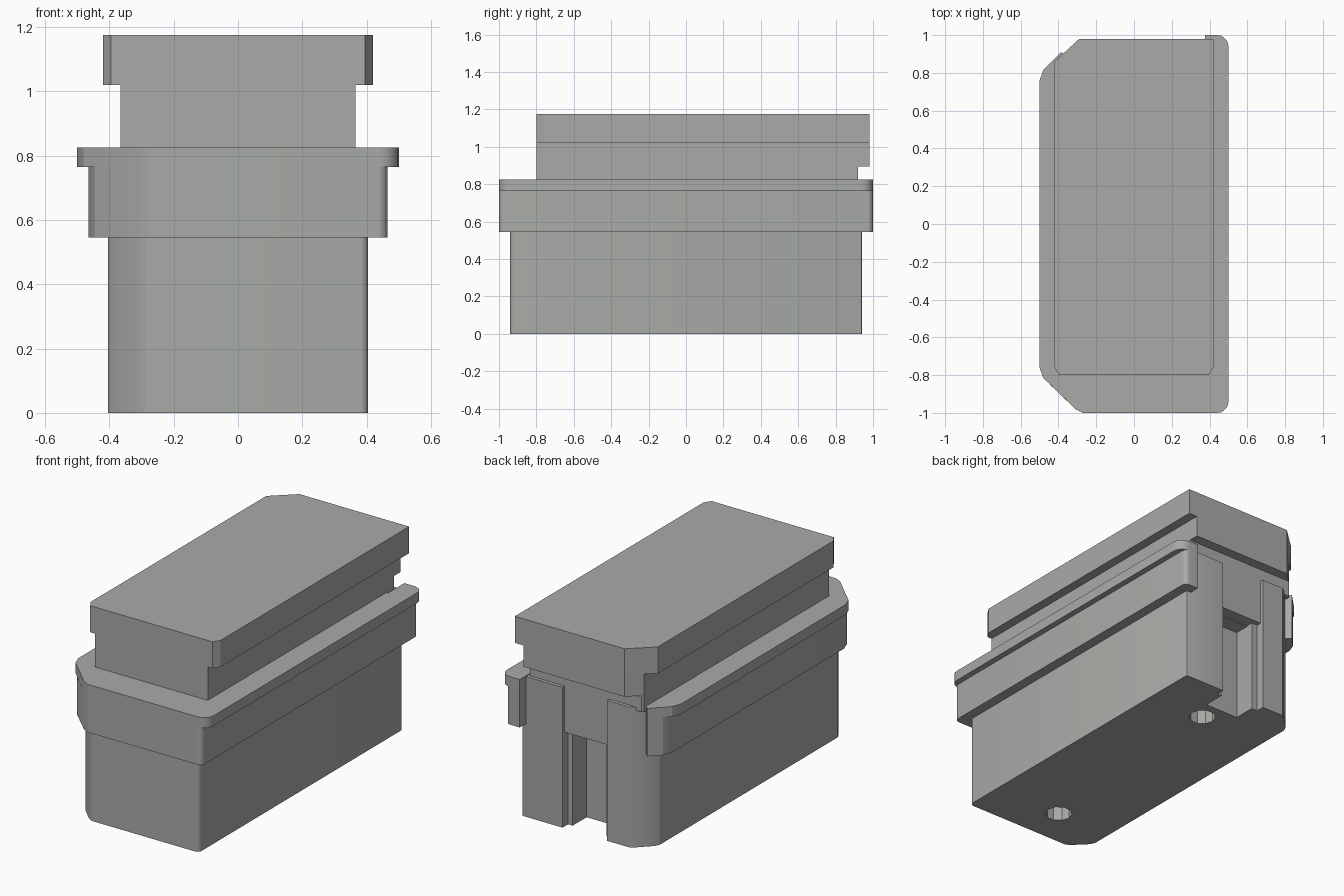
import bpy, bmesh, math

if "Cube" in bpy.data.objects:
    bpy.data.objects.remove(bpy.data.objects["Cube"], do_unlink=True)

grey = bpy.data.materials.new("warm_grey")
grey.use_nodes = True
grey.diffuse_color = (0.40, 0.41, 0.39, 1)
grey.node_tree.nodes["Principled BSDF"].inputs["Base Color"].default_value = (0.40, 0.41, 0.39, 1)


def prism(name, outline, z0, z1):
    """Extrude a plan outline from z0 up to z1."""
    bm = bmesh.new()
    base = bm.faces.new([bm.verts.new((x, y, z0)) for x, y in outline])
    new = bmesh.ops.extrude_face_region(bm, geom=[base])["geom"]
    for v in new:
        if isinstance(v, bmesh.types.BMVert):
            v.co.z = z1
    bmesh.ops.recalc_face_normals(bm, faces=bm.faces)
    mesh = bpy.data.meshes.new(name)
    bm.to_mesh(mesh)
    bm.free()
    mesh.materials.append(grey)
    obj = bpy.data.objects.new(name, mesh)
    bpy.context.collection.objects.link(obj)
    return obj


def arc(cx, cy, r, a0, a1, n=5):
    """Points of a rounded corner, angles in degrees."""
    return [(cx + r * math.cos(math.radians(a0 + (a1 - a0) * i / n)),
             cy + r * math.sin(math.radians(a0 + (a1 - a0) * i / n))) for i in range(n + 1)]


def smooth(obj):
    bpy.ops.object.select_all(action='DESELECT')
    obj.select_set(True)
    bpy.context.view_layer.objects.active = obj
    bpy.ops.object.shade_smooth_by_angle(angle=math.radians(25))


# Main body: chamfered on the -x corners, rounded on the +x corners
body_left = [(-0.29, 0.94), (-0.32, 0.92), (-0.39, 0.85), (-0.405, 0.82),
             (-0.405, -0.82), (-0.39, -0.85), (-0.32, -0.92), (-0.29, -0.94)]
body_right = arc(0.38, -0.915, 0.025, -90, 0) + arc(0.395, 0.93, 0.01, 0, 90, 2)
# Stepped vertical channel in the back
channel = [(0.14, 0.94), (0.14, 0.89), (0.11, 0.89), (0.11, 0.76),
           (-0.11, 0.76), (-0.11, 0.89), (-0.149, 0.89), (-0.149, 0.94)]
recess = [(0.14, 0.94), (0.14, 0.92), (-0.149, 0.92), (-0.149, 0.94)]
lower = prism("lower_body", body_left + body_right + channel, 0, 0.55)
upper = prism("upper_body", body_left + body_right + recess, 0.55, 0.82)

# Screw holes in the underside
for x, y in ((0.04, 0.64), (-0.04, -0.70)):
    cutter = prism("hole_cutter", arc(x, y, 0.075, 0, 324, 9), -0.1, 0.3)
    cutter.hide_render = True
    mod = lower.modifiers.new("hole", 'BOOLEAN')
    mod.object = cutter
    mod.operation = 'DIFFERENCE'
    mod.solver = 'EXACT'
    bpy.context.view_layer.objects.active = lower
    bpy.ops.object.modifier_apply(modifier=mod.name)
    bpy.data.objects.remove(cutter, do_unlink=True)


# Collar and its wider lip wrap three sides and hook round the back
def wrap(half, r):
    return ([(-0.385, 0.91), (-half + 0.02, 0.815 + 0.5 - half), (-half, 0.76 + 0.5 - half),
             (-half, -0.76 - 0.5 + half), (-half + 0.02, -0.815 - 0.5 + half),
             (-0.31, -0.98), (-0.27, -1)]
            + arc(half - r, -1 + r, r, -90, 0) + arc(half - r, 1 - r, r, 0, 90)
            + [(0.375, 1), (0.375, 0.85), (-0.33, 0.85)])


collar = prism("collar", wrap(0.465, 0.03), 0.545, 0.765)
lip = prism("collar_lip", wrap(0.5, 0.06), 0.765, 0.825)

# Neck, with a shallow step low on the back
prism("neck_lower", [(-0.365, -0.8), (0.365, -0.8), (0.365, 0.92),
                     (-0.355, 0.92), (-0.365, 0.91)], 0.80, 0.895)
prism("neck_upper", [(-0.365, -0.8), (0.365, -0.8), (0.365, 0.98),
                     (-0.29, 0.98), (-0.365, 0.91)], 0.895, 1.02)

# Top plate
prism("top_plate", [(-0.395, -0.8), (0.395, -0.8), (0.42, -0.76), (0.42, 0.98),
                    (-0.29, 0.98), (-0.42, 0.86), (-0.42, -0.76)], 1.02, 1.175)

for part in (lower, upper, collar, lip):
    smooth(part)
